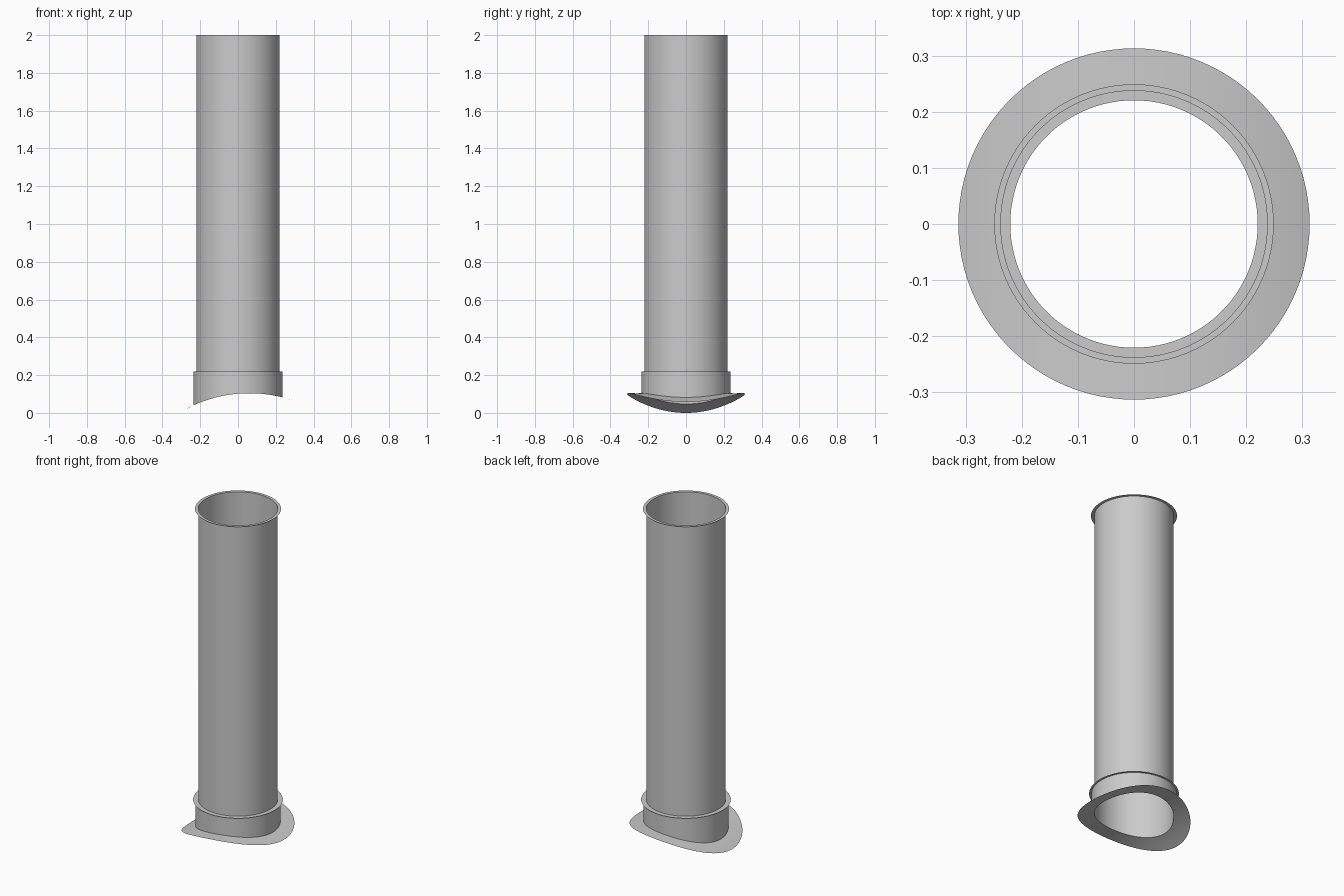
import bpy, bmesh, math

if "Cube" in bpy.data.objects:
    bpy.data.objects.remove(bpy.data.objects["Cube"])

N = 96                                  # segments around the pipe
ROOF_R, ROOF_X, ROOF_TOP = 0.72, 0.06, 0.104


def saddle(x):
    """Height of the curved seat (large cylinder lying along y)."""
    return ROOF_TOP - ROOF_R + math.sqrt(ROOF_R ** 2 - (x - ROOF_X) ** 2)


def sheet(name, rings):
    """Thin sheet through rings of (radius, z); z=None follows the saddle."""
    bm = bmesh.new()
    loops = []
    for r, z in rings:
        loop = []
        for i in range(N):
            a = 2 * math.pi * i / N
            x, y = r * math.cos(a), r * math.sin(a)
            loop.append(bm.verts.new((x, y, saddle(x) if z is None else z)))
        loops.append(loop)
    for lo, hi in zip(loops, loops[1:]):
        for i in range(N):
            j = (i + 1) % N
            bm.faces.new((lo[i], lo[j], hi[j], hi[i]))
    me = bpy.data.meshes.new(name)
    bm.to_mesh(me)
    bm.free()
    ob = bpy.data.objects.new(name, me)
    bpy.context.collection.objects.link(ob)
    bpy.context.view_layer.objects.active = ob
    ob.select_set(True)
    return ob


PIPE, COLLAR, RIM, LIP, FLANGE = 0.2205, 0.236, 0.2385, 0.249, 0.313

# main pipe down to the saddle, and its flat top rim
sheet("pipe", [(PIPE, None), (PIPE, 2.0)])
sheet("top_rim", [(RIM, 2.0), (PIPE, 2.0)])

# collar around the foot with a flat lip closing its top
sheet("collar", [(COLLAR, None), (COLLAR, 0.22)])
sheet("collar_lip", [(LIP, 0.22), (PIPE, 0.22)])

# curved saddle flange
steps = 6
sheet("saddle_flange", [(FLANGE + (PIPE - FLANGE) * k / steps, None) for k in range(steps + 1)])

bpy.ops.object.shade_smooth_by_angle(angle=math.radians(30))
